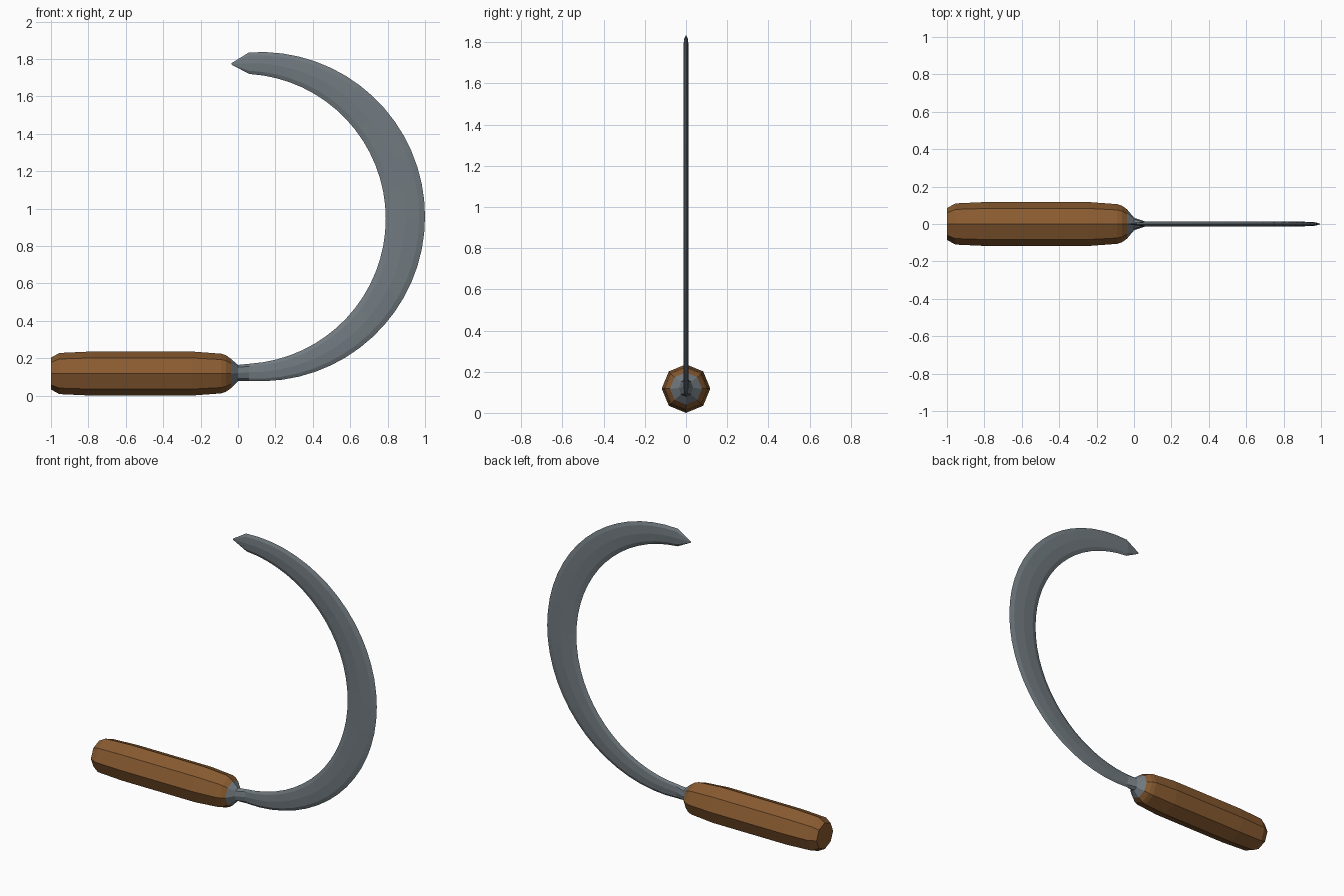
import bpy, bmesh
from math import sin, cos, pi, radians
from mathutils import Vector

cube = bpy.data.objects.get("Cube")
if cube:
    bpy.data.objects.remove(cube, do_unlink=True)

SIDES = 8
AXIS_Z = 0.118


def material(name, color):
    m = bpy.data.materials.new(name)
    m.use_nodes = True
    m.diffuse_color = color
    m.node_tree.nodes["Principled BSDF"].inputs["Base Color"].default_value = color
    return m


def loft(name, sections, mat):
    """Skin octagonal sections, each given as (edge_a, edge_b, half_depth_y)."""
    bm = bmesh.new()
    rings = []
    for a, b, depth in sections:
        mid, arm = (a + b) / 2, (a - b) / 2
        rings.append([bm.verts.new(mid + arm * cos(t) + Vector((0, depth * sin(t), 0)))
                      for t in (2 * pi * i / SIDES for i in range(SIDES))])
    for r, s in zip(rings, rings[1:]):
        for i in range(SIDES):
            j = (i + 1) % SIDES
            bm.faces.new((r[i], r[j], s[j], s[i]))
    bm.faces.new(rings[0])
    bm.faces.new(rings[-1])
    bmesh.ops.recalc_face_normals(bm, faces=bm.faces)
    mesh = bpy.data.meshes.new(name)
    bm.to_mesh(mesh)
    bm.free()
    mesh.materials.append(mat)
    obj = bpy.data.objects.new(name, mesh)
    bpy.context.collection.objects.link(obj)
    return obj


def upright(x, r, depth=None, z=AXIS_Z):
    return (Vector((x, 0, z - r)), Vector((x, 0, z + r)), r if depth is None else depth)


def on_arc(cx, cz, r, angle):
    return Vector((cx + r * cos(angle), 0, cz + r * sin(angle)))


wood = material("brown wood", (0.25, 0.105, 0.03, 1))
steel = material("grey steel", (0.165, 0.195, 0.215, 1))

# Wooden grip with tapered ends
grip = [(-1, 0.085), (-0.955, 0.11), (-0.78, 0.118), (-0.25, 0.118),
        (-0.09, 0.106), (-0.065, 0.098), (-0.037, 0.078)]
loft("handle", [upright(x, r) for x, r in grip], wood)

# Collar flattening from the grip into the blade
collar = [upright(-0.037, 0.078), upright(0, 0.043, 0.034, 0.121)]

# Crescent blade between an outer and an inner arc, ending in a point
STEPS = 32
blade = []
for i in range(STEPS + 1):
    t = 2 * i / STEPS - 1
    outer = on_arc(0.12, 0.957, 0.88, radians(94) * t)
    inner = on_arc(0.014, 0.945, 0.776, radians(86.5) * t)
    blade.append((outer, inner, 0.013))
tip = (Vector((-0.035, 0, 1.777)), Vector((-0.033, 0, 1.768)), 0.002)

loft("collar", collar + blade[:1], steel)
loft("blade", blade + [tip], steel)
